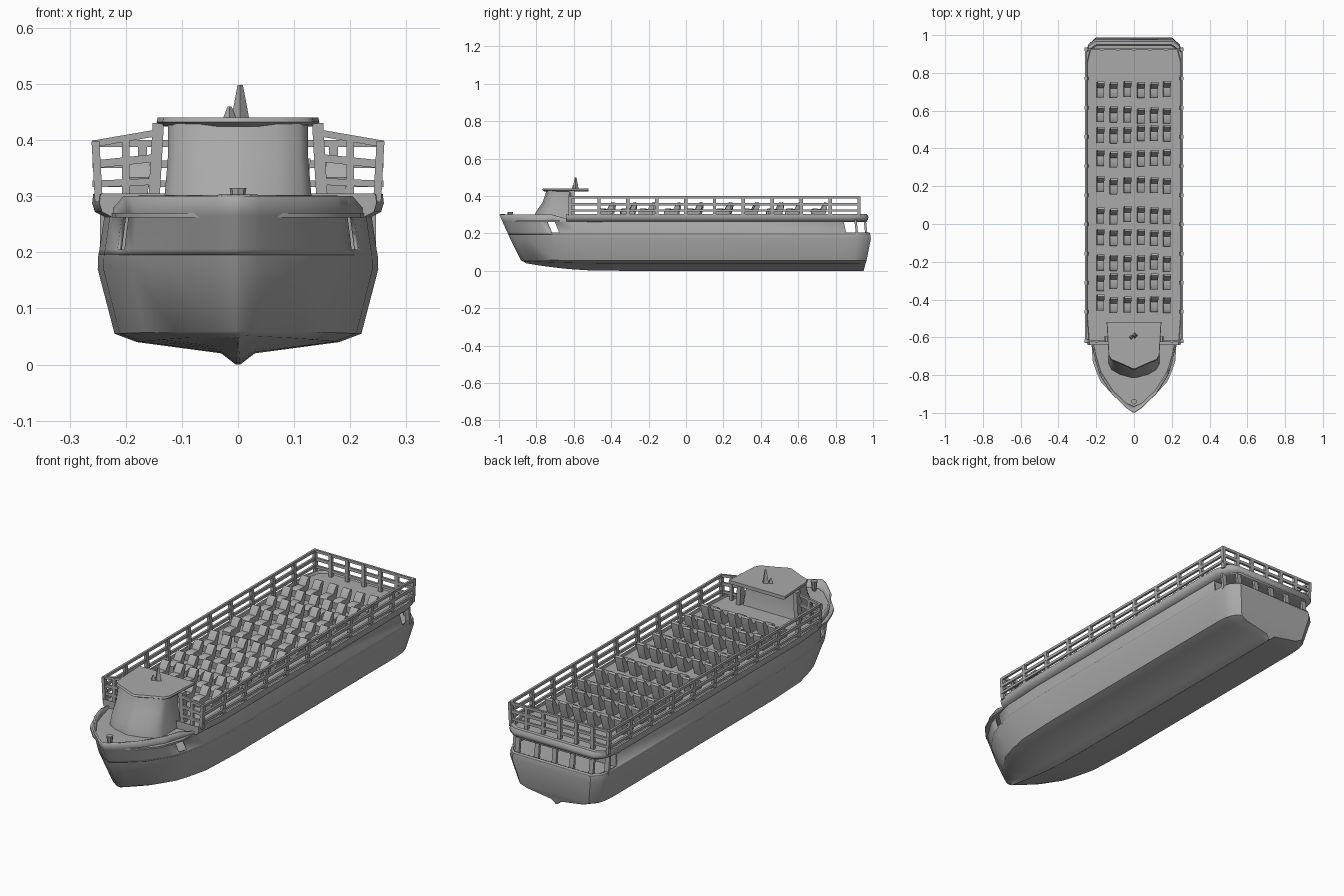
import bpy, bmesh, math, random
from mathutils import Vector

if "Cube" in bpy.data.objects:
    bpy.data.objects.remove(bpy.data.objects["Cube"])

random.seed(4)
grey = bpy.data.materials.new("plain grey")
grey.diffuse_color = (0.4, 0.4, 0.4, 1)
grey.use_nodes = True
grey.node_tree.nodes["Principled BSDF"].inputs["Base Color"].default_value = grey.diffuse_color


def finish(name, bm, angle=40, thickness=0):
    bmesh.ops.recalc_face_normals(bm, faces=bm.faces)
    mesh = bpy.data.meshes.new(name)
    bm.to_mesh(mesh)
    bm.free()
    ob = bpy.data.objects.new(name, mesh)
    bpy.context.collection.objects.link(ob)
    mesh.materials.append(grey)
    if thickness:
        mod = ob.modifiers.new("thickness", 'SOLIDIFY')
        mod.thickness = thickness
        mod.offset = -1
    bpy.ops.object.select_all(action='DESELECT')
    ob.select_set(True)
    bpy.context.view_layer.objects.active = ob
    bpy.ops.object.shade_smooth_by_angle(angle=math.radians(angle))
    return ob


def ring(table, w, y0, y1, zfun):
    """Mirrored plan outline: left side bow to stern, right side back again."""
    half = [(w * f, y0 + t * (y1 - y0)) for t, f in table]
    pts = [(-x, y) for x, y in half] + [(x, y) for x, y in reversed(half)]
    return [(x, y, zfun(y) if callable(zfun) else zfun) for x, y in pts]


def loft(name, rings, caps=(True, True), skip=None, angle=40, thickness=0):
    bm = bmesh.new()
    vs = [[bm.verts.new(p) for p in r] for r in rings]
    n = len(vs[0])
    for k in range(len(vs) - 1):
        for i in range(n):
            if skip and skip(k, i, n):
                continue
            j = (i + 1) % n
            bm.faces.new((vs[k][i], vs[k][j], vs[k + 1][j], vs[k + 1][i]))
    for r, cap in zip((vs[0], vs[-1]), caps):
        if cap:
            for i in range(n // 2 - 1):
                bm.faces.new((r[i], r[i + 1], r[n - 2 - i], r[n - 1 - i]))
    return finish(name, bm, angle, thickness)


def beam(bm, a, b, w=0.01, h=0.01):
    """Rectangular bar from a to b."""
    a, b = Vector(a), Vector(b)
    d = (b - a).normalized()
    up = Vector((0, 1, 0)) if abs(d.z) > 0.8 else Vector((0, 0, 1))
    s = d.cross(up).normalized() * w / 2
    u = s.cross(d).normalized() * h / 2
    q = [[bm.verts.new(p + c) for c in (s + u, s - u, -s - u, -s + u)] for p in (a, b)]
    bm.faces.new(q[0])
    bm.faces.new(q[1])
    for i in range(4):
        j = (i + 1) % 4
        bm.faces.new((q[0][i], q[0][j], q[1][j], q[1][i]))


HULL = [(0, .02), (.012, .17), (.05, .5), (.1, .76), (.122, .82), (.143, .87), (.19, .96),
        (.3, 1), (.6, 1), (.935, 1), (.965, .98), (.985, .93), (1, .8)]
DECK = [(0, .95), (.1, 1), (.5, 1), (.94, 1), (.985, .93), (1, .8)]


def rise(z, lift):
    # keel sweeps upward toward the bow
    return lambda y: z + lift * max(0, (-0.4 - y) / 0.48) ** 2


# lower hull, closed by the lower deck
loft("hull", [ring(HULL, .004, -.86, .95, rise(.0, .045)),
              ring(HULL, .03, -.865, .955, rise(.02, .03)),
              ring(HULL, .18, -.875, .96, rise(.04, .012)),
              ring(HULL, .22, -.885, .965, rise(.055, .005)),
              ring(HULL, .25, -.94, .988, .17),
              ring(HULL, .249, -.95, .985, .195)])


# upper hull with side windows and an open stern gallery
def opening(k, i, n):
    if k != 1:
        return False
    j = i if i < n // 2 else n - 2 - i
    return j == 4 or 9 <= j <= 11 or i == n // 2 - 1


loft("upper_hull", [ring(HULL, .249, -.95, .985, .195),
                    ring(HULL, .247, -.955, .982, .205),
                    ring(HULL, .238, -.982, .97, .265),
                    ring(HULL, .235, -.998, .965, lambda y: .30 if y < -.68 else .275)],
     caps=(False, False), skip=opening, thickness=.008)

# stern gallery bulkhead and posts
bm = bmesh.new()
beam(bm, (-.235, .84, .232), (.235, .84, .232), .01, .08)
finish("gallery_bulkhead", bm)
bm = bmesh.new()
for x, y in ((0, .965), (.09, .965), (.19, .965), (.235, .915)):
    for s in ((1,) if x == 0 else (1, -1)):
        beam(bm, (s * x, y, .19), (s * x, y - .01, .28), .022, .012)
finish("gallery_posts", bm)

# foredeck
loft("foredeck", [ring(HULL, .228, -.965, .3, z) for z in (.262, .27)])

# upper deck with rounded rubbing band
loft("upper_deck", [ring(DECK, w, -.64, e, z) for w, e, z in
                    ((.235, .955, .262), (.255, .972, .272), (.26, .976, .288),
                     (.258, .966, .304), (.25, .95, .305), (.247, .945, .295))], angle=50)

# wheelhouse and its overhanging roof
HOUSE = [(0, .06), (.08, .55), (.2, .88), (.35, 1), (1, 1)]
loft("wheelhouse", [ring(HOUSE, w, a, b, z) for w, a, b, z in
                    ((.135, -.815, -.6, .265), (.13, -.805, -.61, .31),
                     (.125, -.765, -.62, .37), (.125, -.745, -.62, .43))], angle=50)
ROOF = [(0, .05), (.12, .5), (.2, .84), (.3, .93), (1, 1)]
loft("wheelhouse_roof", [ring(ROOF, w, a, -.52, z) for w, a, z in
                         ((.138, -.755, .424), (.145, -.77, .432), (.143, -.765, .44))])

# mast and aerial
for name, x, y, r, h in (("mast", .004, -.59, .016, .06), ("aerial", -.015, -.6, .012, .022)):
    bm = bmesh.new()
    bmesh.ops.create_cone(bm, cap_ends=True, segments=4, radius1=r, radius2=r * .3, depth=h)
    bmesh.ops.translate(bm, verts=bm.verts, vec=(x, y, .438 + h / 2))
    finish(name, bm)

# bow bollard
bm = bmesh.new()
bmesh.ops.create_cone(bm, cap_ends=True, segments=8, radius1=.008, radius2=.015, depth=.05)
bmesh.ops.translate(bm, verts=bm.verts, vec=(0, -.94, .29))
finish("bow_bollard", bm)

# railings: long sides, stern, and wings rising to the wheelhouse
bm = bmesh.new()
Y0, Y1, X = -.62, .925, .254
for s in (1, -1):
    for z, h in ((.322, .012), (.357, .014), (.394, .012)):
        beam(bm, (s * X, Y0, z), (s * X, Y1, z), .01, h)
        beam(bm, (s * X, Y0, z), (s * .145, Y0, z + (z - .3) * .2), .01, h)
    for i in range(11):
        y = Y0 + (Y1 - Y0) * i / 10
        beam(bm, (s * (X - .006), y, .29), (s * X, y, .398), .014, .018)
    beam(bm, (s * .15, Y0 + .01, .29), (s * .142, Y0 + .01, .43), .02, .03)
    beam(bm, (s * .2, Y0, .29), (s * .2, Y0, .405), .014, .014)
for z, h in ((.322, .012), (.357, .014), (.394, .012)):
    beam(bm, (-X, Y1, z), (X, Y1, z), .01, h)
for x in (-.17, -.085, 0, .085, .17):
    beam(bm, (x, Y1, .29), (x, Y1, .398), .016, .014)
finish("railings", bm)

# passenger seats: cushion, leaning backrest with rounded top
SIDE = [(-.045, .295), (-.047, .325), (-.035, .334), (.004, .33), (.018, .358),
        (.028, .367), (.038, .362), (.036, .335), (.025, .295)]
bm = bmesh.new()
for y in (.72, .58, .48, .35, .21, .05, -.07, -.2, -.3, -.42):
    for x in (-.18, -.11, -.037, .035, .105, .172):
        jy = random.uniform(-.008, .008)
        cols = [[bm.verts.new((x + s * .019 + (z - .3) * .08, y + jy + py, z)) for py, z in SIDE]
                for s in (-1, 1)]
        n = len(SIDE)
        bm.faces.new(cols[0])
        bm.faces.new(cols[1])
        for i in range(n):
            j = (i + 1) % n
            bm.faces.new((cols[0][i], cols[0][j], cols[1][j], cols[1][i]))
finish("seats", bm, 50)
